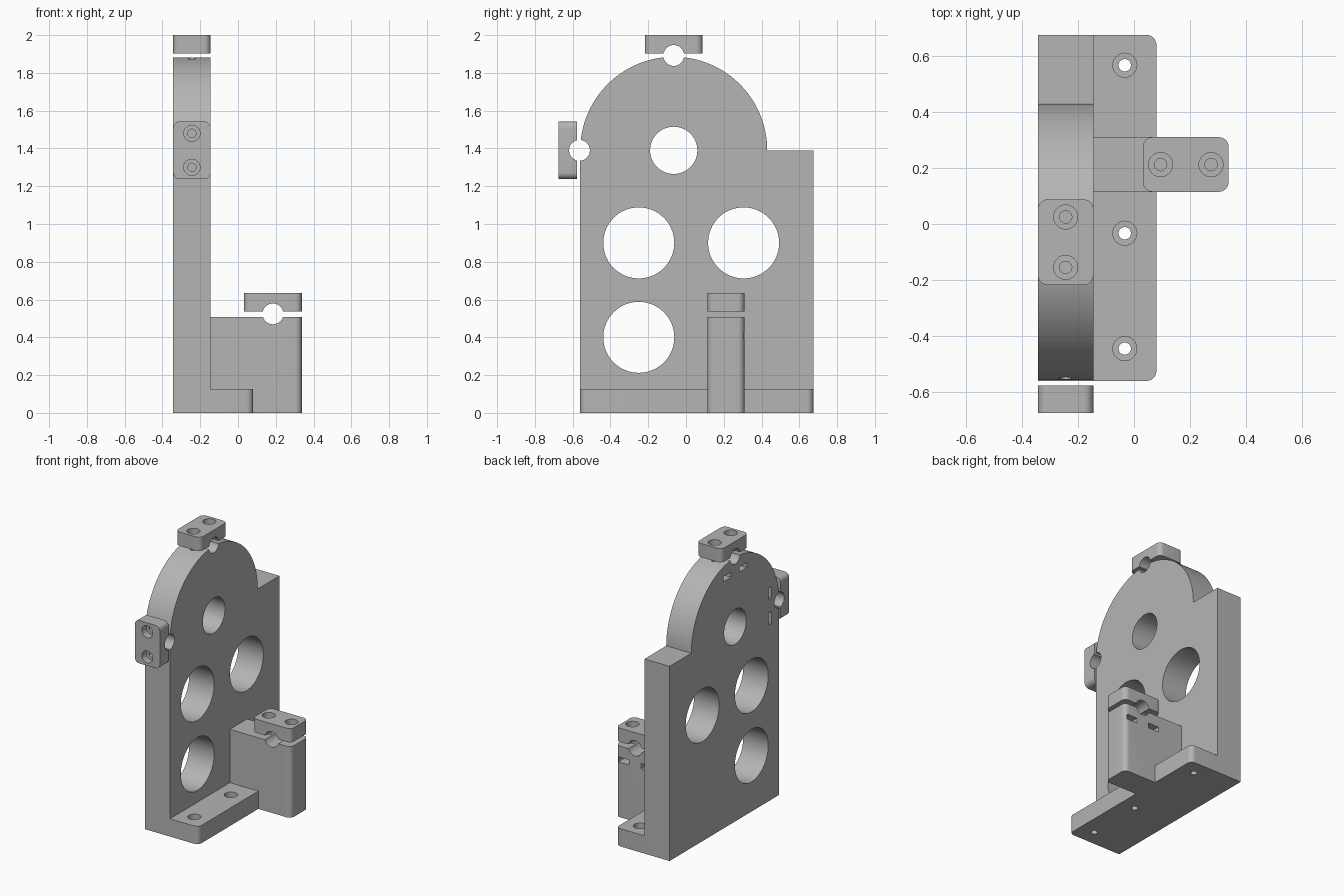
import bpy, bmesh
from math import cos, sin, pi, radians

if "Cube" in bpy.data.objects:
    bpy.data.objects.remove(bpy.data.objects["Cube"])

grey = bpy.data.materials.new("plain grey")
grey.use_nodes = True
COLOUR = (0.46, 0.46, 0.46, 1)
grey.diffuse_color = COLOUR
grey.node_tree.nodes["Principled BSDF"].inputs["Base Color"].default_value = COLOUR


def prism(name, outline, axis, lo, hi):
    """Extrude a 2D outline along an axis from lo to hi."""
    place = {"x": lambda a, b, t: (t, a, b),
             "y": lambda a, b, t: (a, t, b),
             "z": lambda a, b, t: (a, b, t)}[axis]
    bm = bmesh.new()
    ends = [[bm.verts.new(place(a, b, t)) for a, b in outline] for t in (lo, hi)]
    bm.faces.new(ends[0])
    bm.faces.new(ends[1])
    n = len(outline)
    for i in range(n):
        j = (i + 1) % n
        bm.faces.new((ends[0][i], ends[0][j], ends[1][j], ends[1][i]))
    bmesh.ops.recalc_face_normals(bm, faces=bm.faces)
    mesh = bpy.data.meshes.new(name)
    bm.to_mesh(mesh)
    bm.free()
    mesh.materials.append(grey)
    obj = bpy.data.objects.new(name, mesh)
    bpy.context.scene.collection.objects.link(obj)
    return obj


def arc(a, b, r, start, end, steps):
    angles = [radians(start + (end - start) * i / steps) for i in range(steps + 1)]
    return [(a + r * cos(t), b + r * sin(t)) for t in angles]


def rect(a0, a1, b0, b1, r=0, square_left=False):
    """Rectangle outline with rounded corners, optionally square on the low side."""
    corners = [(a1, b0, -1, 1, 270), (a1, b1, -1, -1, 0),
               (a0, b1, 1, -1, 90), (a0, b0, 1, 1, 180)]
    pts = []
    for i, (a, b, da, db, start) in enumerate(corners):
        if r == 0 or (square_left and i > 1):
            pts.append((a, b))
        else:
            pts += arc(a + da * r, b + db * r, r, start, start + 90, 8)
    return pts


def cylinder(axis, a, b, r, lo, hi, steps=64):
    return prism("cutter", arc(a, b, r, 0, 360, steps)[:-1], axis, lo, hi)


def combine(obj, others, operation="DIFFERENCE"):
    """Apply booleans in turn, then remove the helper objects."""
    for other in others:
        other.hide_render = True
        mod = obj.modifiers.new("boolean", "BOOLEAN")
        mod.operation, mod.object, mod.solver = operation, other, "EXACT"
    graph = bpy.context.evaluated_depsgraph_get()
    mesh = bpy.data.meshes.new_from_object(obj.evaluated_get(graph))
    obj.modifiers.clear()
    obj.data = mesh
    for other in others:
        bpy.data.objects.remove(other)


def bolt_hole(axis, a, b, face, inner, depth_dir=-1):
    """Stepped hole: wide head recess from the face, narrow shank to inner."""
    outside = face - depth_dir * 0.05
    recess = face + depth_dir * 0.05
    return [cylinder(axis, a, b, 0.043, *sorted((outside, recess)), 32),
            cylinder(axis, a, b, 0.022, *sorted((outside, inner)), 32)]


# Main dimensions
X0, X1 = -0.343, -0.145
XM = (X0 + X1) / 2
Y0, Y1 = -0.56, 0.675
CY, CZ, R = -0.065, 1.39, 0.495
BOLT = 0.09
BX, BY, BZ = 0.185, 0.212, 0.524
SHAFT = 0.055
TOP_Z, SIDE_Y = 1.892, -0.564

# Upright plate, foot and shaft block joined into one body
outline = [(Y0, 0), (Y1, 0), (Y1, CZ)] + arc(CY, CZ, R, 0, 180, 72)
body = prism("bracket_body", outline, "x", X0, X1)
foot = prism("foot", rect(X1 - 0.05, 0.08, Y0, Y1, 0.035, True), "z", 0, 0.127)
block = prism("shaft_block", rect(X1 - 0.05, 0.338, 0.115, 0.31, 0.035, True), "z", 0, 0.508)
combine(body, [foot, block], "UNION")

# Round windows and shaft grooves
cuts = [cylinder("x", y, z, r, -1, 0) for y, z, r in
        [(CY, CZ, 0.125), (-0.25, 0.9, 0.188), (0.305, 0.9, 0.188), (-0.25, 0.4, 0.188)]]
cuts += [cylinder("x", CY, TOP_Z, SHAFT, -1, 0),
         cylinder("x", SIDE_Y, CZ, SHAFT, -1, 0),
         cylinder("y", BX, BZ, SHAFT, 0, 1)]

# Foot mounting holes
for y in (0.567, -0.033, -0.445):
    cuts += bolt_hole("z", -0.033, y, 0.127, -0.05)

# Clamp screw holes and nut slots in the body
for s in (-BOLT, BOLT):
    cuts.append(cylinder("z", XM, CY + s, 0.022, 1.72, 1.95, 32))
    cuts.append(cylinder("y", XM, CZ + s, 0.022, -0.65, -0.4, 32))
    cuts.append(cylinder("z", BX + s, BY, 0.022, 0.35, 0.6, 32))
    w, h = 0.042, 0.018
    cuts.append(prism("cutter", rect(CY + s - w, CY + s + w, 1.78 - h, 1.78 + h),
                      "x", -0.5, XM + w))
    cuts.append(prism("cutter", rect(-0.457 - h, -0.457 + h, CZ + s - w, CZ + s + w),
                      "x", -0.5, XM + w))
    cuts.append(prism("cutter", rect(BX + s - w, BX + s + w, 0.41 - h, 0.41 + h),
                      "y", BY - w, 0.5))
combine(body, cuts)

# Clamp caps
L, C = 0.153, 0.035
top_cap = prism("top_clamp", rect(X0, X1, CY - L, CY + L, C), "z", 1.902, 2.0)
combine(top_cap, [cylinder("x", CY, TOP_Z, SHAFT, -1, 0)]
        + [c for s in (-BOLT, BOLT) for c in bolt_hole("z", XM, CY + s, 2.0, 1.8)])

side_cap = prism("side_clamp", rect(X0, X1, CZ - L, CZ + L, C), "y", -0.675, -0.576)
combine(side_cap, [cylinder("x", SIDE_Y, CZ, SHAFT, -1, 0)]
        + [c for s in (-BOLT, BOLT) for c in bolt_hole("y", XM, CZ + s, -0.675, -0.5, 1)])

block_cap = prism("block_clamp", rect(BX - L, BX + L, 0.115, 0.31, C), "z", 0.538, 0.636)
combine(block_cap, [cylinder("y", BX, BZ, SHAFT, 0, 1)]
        + [c for s in (-BOLT, BOLT) for c in bolt_hole("z", BX + s, BY, 0.636, 0.45)])

# Smooth the curved walls, keep edges crisp
bpy.ops.object.select_all(action="DESELECT")
for obj in (body, top_cap, side_cap, block_cap):
    obj.select_set(True)
bpy.context.view_layer.objects.active = body
bpy.ops.object.shade_smooth_by_angle(angle=radians(30))
